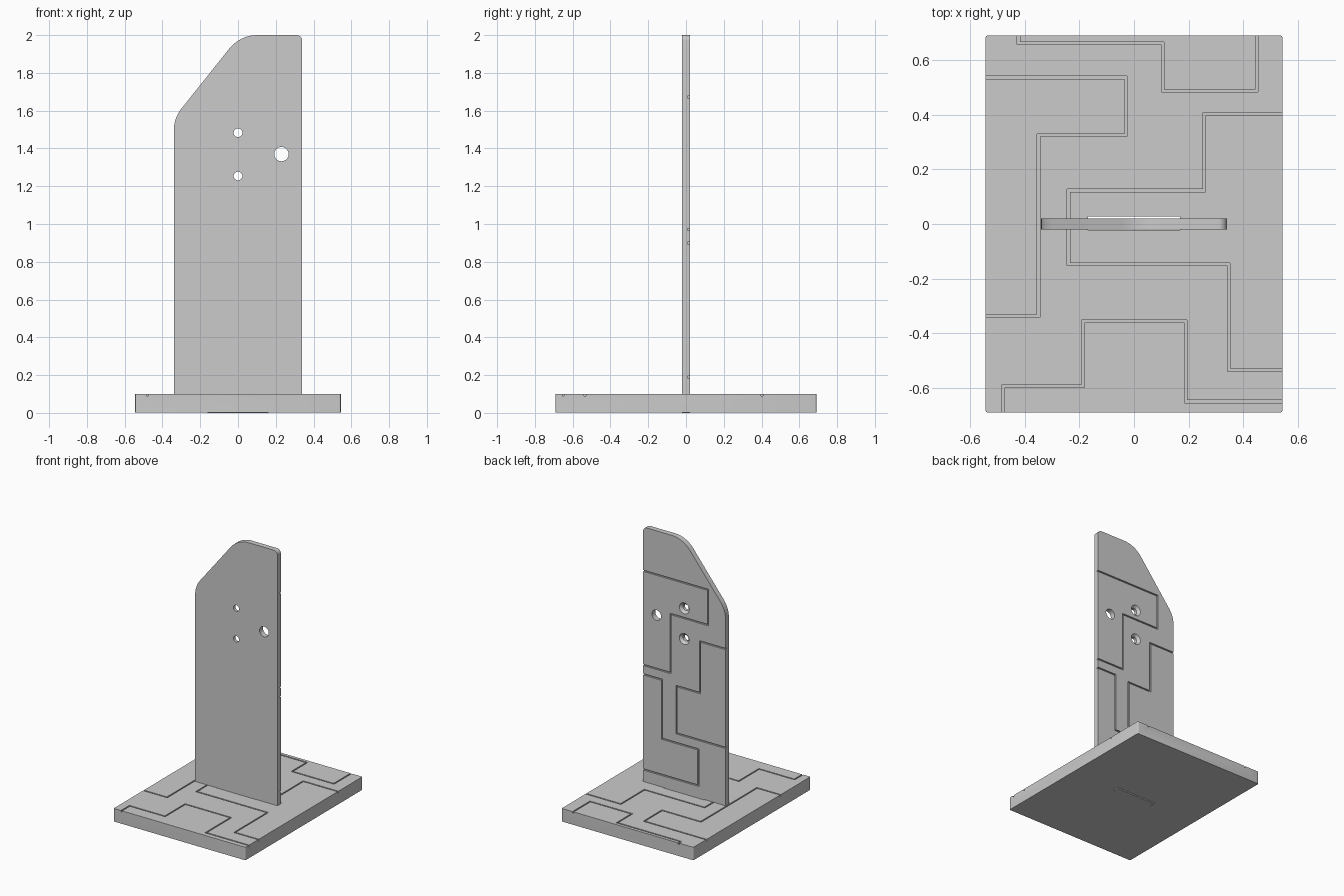
import bpy, bmesh, math
from mathutils import Vector

if "Cube" in bpy.data.objects:
    bpy.data.objects.remove(bpy.data.objects["Cube"])

def flat(u, v, d):      # profile in XY, depth along z
    return (u, v, d)

def standing(u, v, d):  # profile in XZ, depth along y
    return (u, d, v)

def add_loft(bm, sections, frame):
    """Closed solid through sections [(loop, depth), ...] of equal point count."""
    rings = [[bm.verts.new(frame(p[0], p[1], d)) for p in loop] for loop, d in sections]
    n = len(rings[0])
    for a, b in zip(rings, rings[1:]):
        for i in range(n):
            j = (i + 1) % n
            bm.faces.new((a[i], a[j], b[j], b[i]))
    bm.faces.new(rings[0])
    bm.faces.new(rings[-1])

def make(name, solids, frame):
    bm = bmesh.new()
    for sections in solids:
        add_loft(bm, sections, frame)
    bmesh.ops.recalc_face_normals(bm, faces=bm.faces)
    mesh = bpy.data.meshes.new(name)
    bm.to_mesh(mesh)
    bm.free()
    ob = bpy.data.objects.new(name, mesh)
    bpy.context.collection.objects.link(ob)
    return ob

def rounded(points, steps=10):
    """Outline from (u, v, radius) corners, filleted where radius > 0."""
    out = []
    for i, (u, v, r) in enumerate(points):
        p = Vector((u, v))
        if r == 0:
            out.append(p)
            continue
        a = (Vector(points[i - 1][:2]) - p).normalized()
        b = (Vector(points[(i + 1) % len(points)][:2]) - p).normalized()
        half = a.angle(b) / 2
        centre = p + (a + b).normalized() * (r / math.sin(half))
        start = (p + a * (r / math.tan(half)) - centre).normalized()
        end = (p + b * (r / math.tan(half)) - centre).normalized()
        sweep = math.pi - 2 * half
        for k in range(steps + 1):
            s = sweep * k / steps
            d = (start * math.sin(sweep - s) + end * math.sin(s)) / math.sin(sweep)
            out.append(centre + d * r)
    return out

def circle(u, v, r, n=32):
    return [(u + r * math.cos(2 * math.pi * i / n), v + r * math.sin(2 * math.pi * i / n))
            for i in range(n)]

def strip(path, w=0.005):
    """Mitred outline of a right-angled groove path, half width w."""
    pts = [Vector(p) for p in path]
    dirs = [(b - a).normalized() for a, b in zip(pts, pts[1:])]
    norms = [Vector((-d.y, d.x)) for d in dirs]
    offs = [norms[0]] + [m + n for m, n in zip(norms, norms[1:])] + [norms[-1]]
    left = [p + o * w for p, o in zip(pts, offs)]
    right = [p - o * w for p, o in zip(pts, offs)]
    return left + right[::-1]

def cut(ob, cutter):
    mod = ob.modifiers.new("cut", 'BOOLEAN')
    mod.object, mod.solver = cutter, 'EXACT'
    dg = bpy.context.evaluated_depsgraph_get()
    ob_mesh = bpy.data.meshes.new_from_object(ob.evaluated_get(dg))
    ob.modifiers.clear()
    ob.data = ob_mesh
    bpy.data.objects.remove(cutter)

# Base plate
bx, by, top = 0.544, 0.69, 0.10
outline = rounded([(-bx, -by, 0.008), (bx, -by, 0.008), (bx, by, 0.008), (-bx, by, 0.008)], 4)
base = make("base_plate", [[(outline, 0.003), (outline, top)]], flat)

# Base grooves, run slightly past the plate edges
ex, ey = bx + 0.03, by + 0.03
base_paths = [
    [(-0.423, ey), (-0.423, 0.662), (0.105, 0.662), (0.105, 0.488), (0.45, 0.488), (0.45, ey)],
    [(-ex, 0.537), (-0.03, 0.537), (-0.03, 0.325), (-0.35, 0.325), (-0.35, -0.337), (-ex, -0.337)],
    [(ex, 0.403), (0.257, 0.403), (0.257, 0.123), (-0.24, 0.123), (-0.24, -0.147),
     (0.347, -0.147), (0.347, -0.535), (ex, -0.535)],
    [(-0.48, -ey), (-0.48, -0.594), (-0.187, -0.594), (-0.187, -0.356), (0.19, -0.356),
     (0.19, -0.65), (ex, -0.65)],
]
solids = [[(strip(p), top - 0.011), (strip(p), top + 0.03)] for p in base_paths]

# Slot through the base for the tab
slot = [(-0.168, -0.022), (0.168, -0.022), (0.168, 0.027), (-0.168, 0.027)]
solids.append([(slot, -0.03), (slot, top + 0.03)])
cut(base, make("base_cutter", solids, flat))

# Upright panel with clipped corner and bottom tab
px, t = 0.34, 0.02
profile = rounded([(-0.162, 0, 0), (0.162, 0, 0), (0.162, top, 0), (px, top, 0), (px, 2.0, 0.03),
                   (0.011, 2.0, 0.19), (-px, 1.56, 0.19), (-px, top, 0), (-0.162, top, 0)])
panel = make("upright_panel", [[(profile, -t), (profile, t)]], standing)

# Grooves on the back of the panel
e = px + 0.03
panel_paths = [
    [(e, 1.673), (-0.195, 1.673), (-0.195, 1.41), (0.115, 1.41), (0.115, 0.97), (e, 0.97)],
    [(-e, 1.27), (-0.13, 1.27), (-0.13, 0.885), (0.064, 0.885), (0.064, 0.532), (-e, 0.532)],
    [(e, 0.90), (0.185, 0.90), (0.185, 0.46), (-0.115, 0.46), (-0.115, 0.19), (e, 0.19)],
]
solids = [[(strip(p), t - 0.011), (strip(p), t + 0.03)] for p in panel_paths]

# Two countersunk screw holes and one cable hole
for z in (1.483, 1.254):
    small = circle(0, z, 0.023)
    solids.append([(small, -0.05), (small, 0.002), (circle(0, z, 0.051), 0.030)])
big = circle(0.23, 1.37, 0.038)
solids.append([(big, -0.05), (big, 0.05)])
cut(panel, make("panel_cutter", solids, standing))

# Smooth the rounded corners and holes, keep the edges sharp
for ob in (base, panel):
    bpy.ops.object.select_all(action='DESELECT')
    ob.select_set(True)
    bpy.context.view_layer.objects.active = ob
    bpy.ops.object.shade_smooth_by_angle(angle=math.radians(30))
